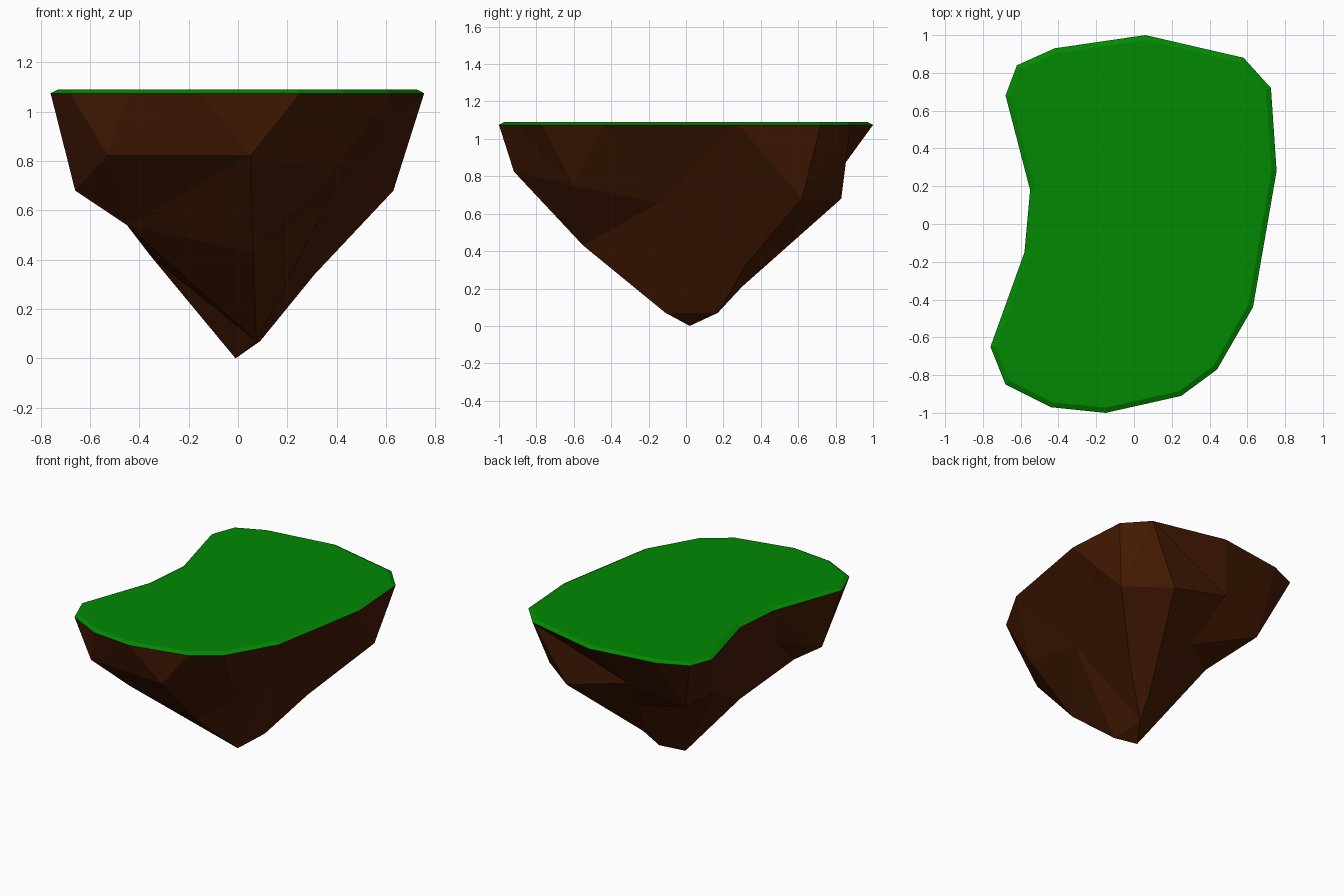
import bpy
import bmesh
from mathutils import Vector
from mathutils.geometry import delaunay_2d_cdt

if "Cube" in bpy.data.objects:
    bpy.data.objects.remove(bpy.data.objects["Cube"], do_unlink=True)

RIM_HEIGHT = 1.075
TOP_HEIGHT = 1.09

# Kidney-shaped rim of the island, counter-clockwise from the back
outline = [(.06, 1), (-.42, .93), (-.62, .84), (-.68, .68), (-.55, .18),
           (-.58, -.15), (-.76, -.65), (-.68, -.85), (-.44, -.97), (-.15, -1),
           (.25, -.91), (.44, -.77), (.63, -.44), (.755, .28), (.725, .72), (.58, .88)]

# Corners of the rock underside, from the upper tier down to the tip
rock = {
    "front_brow": (.05, -.92, .825),
    "front_right_brow": (-.53, -.88, .825),
    "front_left_brow": (.38, -.6, .75),
    "left_brow": (.6, .35, .8),
    "back_brow": (-.11, .8, .8),
    "bay_brow": (-.52, -.27, .8),
    "back_left_knee": (.63, .62, .68),
    "back_knee": (.35, .83, .68),
    "back_right_knee": (-.47, .68, .68),
    "front_right_knee": (-.66, -.57, .68),
    "left_hollow": (.38, -.14, .66),
    "bay_hollow": (-.4, .25, .6),
    "right_shoulder": (-.45, -.56, .54),
    "front_shoulder": (.06, -.55, .43),
    "back_hollow": (-.03, .54, .52),
    "bay_shoulder": (-.35, -.1, .41),
    "left_shoulder": (.31, .33, .34),
    "back_keel": (.12, .3, .21),
    "front_tip": (.075, -.11, .07),
    "back_tip": (.09, .17, .07),
    "tip": (-.01, .02, 0),
}

# Ridges that must run between particular corners
ridges = [
    ("front_brow", "front_right_brow"),
    ("front_brow", "right_shoulder"),
    ("front_brow", "front_left_brow"),
    ("front_brow", "front_shoulder"),
    ("front_right_brow", "right_shoulder"),
    ("right_shoulder", "front_shoulder"),
    ("right_shoulder", "front_tip"),
    ("front_shoulder", "left_hollow"),
    ("left_hollow", "left_brow"),
    ("left_brow", "back_left_knee"),
    ("back_brow", "back_hollow"),
    ("back_hollow", "back_right_knee"),
    ("back_hollow", "back_knee"),
    ("back_knee", "back_keel"),
]


def make_material(name, colour):
    material = bpy.data.materials.new(name)
    material.use_nodes = True
    material.diffuse_color = colour
    for node in material.node_tree.nodes:
        if node.type == 'BSDF_PRINCIPLED':
            node.inputs["Base Color"].default_value = colour
    return material


def make_object(name, bm, material):
    bm.normal_update()
    mesh = bpy.data.meshes.new(name)
    bm.to_mesh(mesh)
    bm.free()
    mesh.materials.append(material)
    obj = bpy.data.objects.new(name, mesh)
    bpy.context.scene.collection.objects.link(obj)


def build_rock(material):
    # Triangulate the corners in plan, then drop each one to its height
    rim = [Vector((x, y, RIM_HEIGHT)) for x, y in outline]
    corners = rim + [Vector(p) for p in rock.values()]
    index = {name: len(rim) + i for i, name in enumerate(rock)}
    edges = [(index[a], index[b]) for a, b in ridges]
    edges.append((len(rim) - 1, index["back_brow"]))
    plan, _, triangles, sources, _, _ = delaunay_2d_cdt(
        [c.to_2d() for c in corners], edges, [list(range(len(rim)))], 1, 0.0001)
    bm = bmesh.new()
    verts = [bm.verts.new((p.x, p.y, corners[s[0]].z)) for p, s in zip(plan, sources)]
    for triangle in triangles:
        bm.faces.new([verts[i] for i in reversed(triangle)])
    make_object("rock_underside", bm, material)


def build_grass(material):
    # Thin cap with a sloping border
    bm = bmesh.new()
    top = bm.faces.new([bm.verts.new((x, y, RIM_HEIGHT)) for x, y in outline])
    bm.normal_update()
    bmesh.ops.inset_region(bm, faces=[top], thickness=.027,
                           use_boundary=True, use_even_offset=True)
    for vert in top.verts:
        vert.co.z = TOP_HEIGHT
    make_object("grass_top", bm, material)


build_rock(make_material("dark brown rock", (.06, .0105, .001, 1)))
build_grass(make_material("grass green", (.0005, .25, .0005, 1)))
